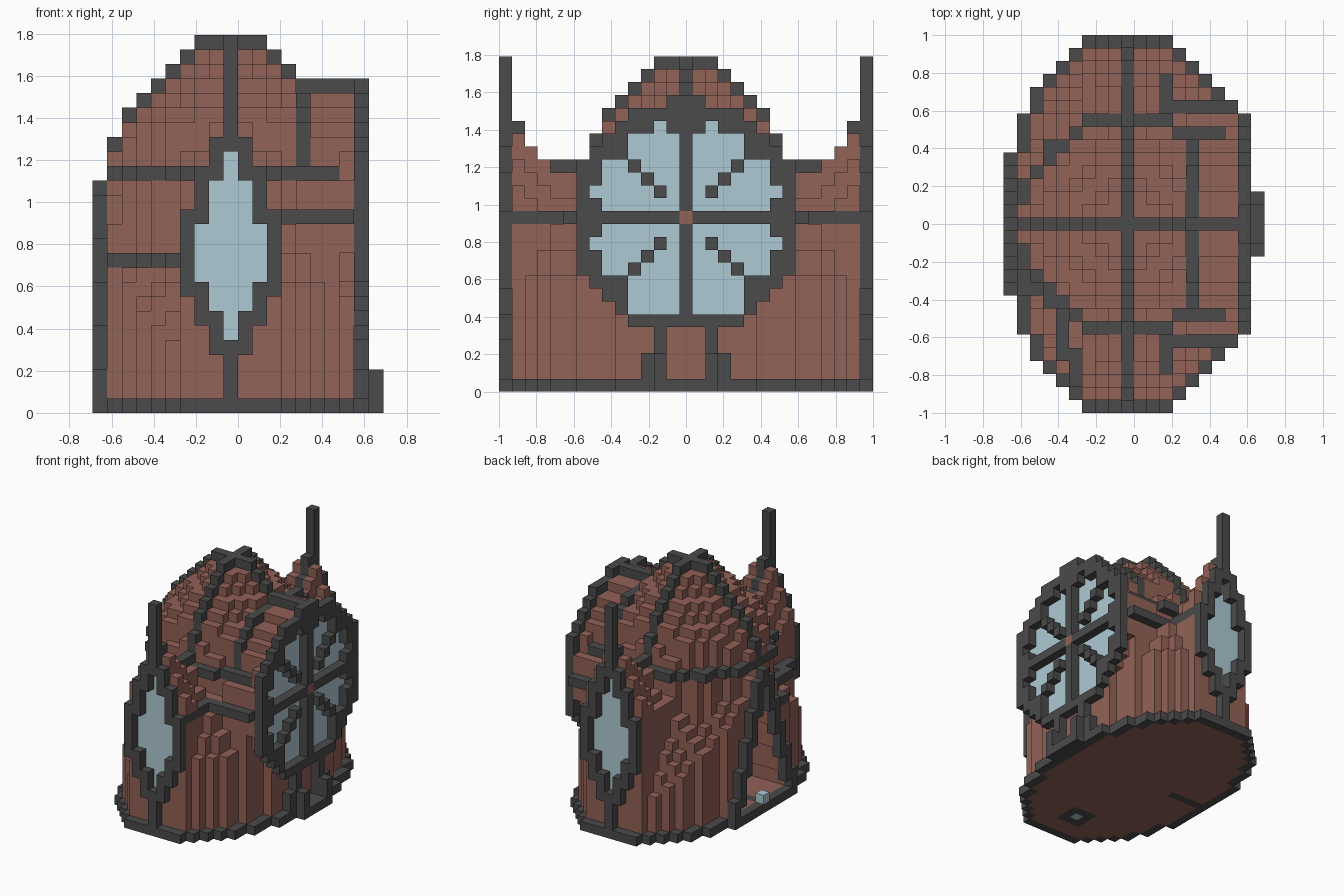
import bpy
import bmesh
from math import hypot

if "Cube" in bpy.data.objects:
    bpy.data.objects.remove(bpy.data.objects["Cube"], do_unlink=True)

UNIT = 2 / 29
# Half width of the plan for each row counted from the middle
PLAN = [9] * 6 + [8] * 3 + [7] * 2 + [6, 5, 4, 3]
# Dome rib height for each step away from the axis
DOME = [26, 26, 26, 25, 24, 23, 22, 21, 19, 17]
cells = {}


def material(name, rgb):
    mat = bpy.data.materials.new(name)
    mat.diffuse_color = (*rgb, 1)
    mat.use_nodes = True
    mat.node_tree.nodes["Principled BSDF"].inputs["Base Color"].default_value = (*rgb, 1)
    return mat


BRICK = material("brick_brown", (0.29, 0.122, 0.095))
STONE = material("dark_stone", (0.069, 0.069, 0.069))
GLASS = material("pale_blue_glass", (0.43, 0.59, 0.66))


def put(part, a, b, levels):
    """Stack blocks of one part on plan cell (a, b)."""
    for k in levels:
        cells[a, b, k] = part


def span(n):
    return range(-n, n + 1)


def arch(k):
    return 5 - k // 3


def dome_top(r):
    i = int(r)
    return round(DOME[i] + (DOME[i + 1] - DOME[i]) * (r - i))


# Floor with a dark rim
for b in span(14):
    w = PLAN[abs(b)]
    for a in span(w):
        nxt = PLAN[abs(b) + 1] if abs(b) < 14 else -1
        rim = abs(a) == w or abs(a) > nxt
        put("base_rim" if rim else "floor", a, b, [0])

# Lower walls, stepping in as they rise
for b in span(13):
    w = PLAN[abs(b)] - 1
    for a in span(w):
        top = min(14, 9 + 2 * (w - abs(a)))
        if a > 3 and abs(b) <= 8:
            top = 17 if abs(b) <= 7 else 14
        if a < -3:
            top = min(14, round(15 - 0.8 * abs(b)) + w - abs(a))
            if b < -3:
                top = min(top, 10)
        put("walls", a, b, range(1, top))

# Low band around the front left corner
for a, b in ((-8, -4), (-8, -5), (-7, -5), (-6, -6)):
    put("wall_band", a, b, [10])
for b in range(-10, -5):
    put("wall_band", -5, b, [10])
for b in range(-12, -9):
    put("wall_band", -4, b, [10])

# Round drum, cornice and stepped dome
for a in span(8):
    for b in span(8):
        r = hypot(a, b)
        if r < 7.9:
            put("drum", a, b, range(1, 17))
        if 7 < r < 8.6:
            put("cornice", a, b, [16])
        if r < (7.75 if min(abs(a), abs(b)) > 3 else 8.1):
            top = dome_top(r) - (abs(b) > 6)
            if abs(b) < 8:
                put("dome", a, b, range(17, max(18, top - 1)))
            if a == 0 or b == 0:
                put("dome_ribs", a, b, range(top - 2, top))

# End wings between the dome and the tall windows
for side in (-1, 1):
    for row in range(9, 14):
        b = side * row
        ridge = max(18, row + 7)
        for a in span(3):
            top = ridge - 2 * max(0, abs(a) - 1) - (row < 11)
            put("end_wings", a, b, range(1, top))
        put("wing_ridge", 0, b, [ridge - 1])
        put("wall_band", 3, b, [13])
    for a in range(4, 9):
        put("wall_band", a, side * 9, [13])

# Tall pointed windows with their spires
FRAME = [(4, 18), (4, 18), (6, 16), (8, 13)]
PANE = [(5, 17), (7, 15), (9, 12)]
for side in (-1, 1):
    for a in span(3):
        low, high = FRAME[abs(a)]
        put("tall_window_frame", a, side * 14, range(low, high + 1))
        if abs(a) < 3:
            low, high = PANE[abs(a)]
            for k in range(low, high + 1):
                del cells[a, side * 14, k]
                cells[a, side * 13, k] = "tall_window_glass"
    put("tall_window_mullion", 0, side * 14, range(1, 5))
    put("window_spire", 0, side * 14, range(18, 26))
    put("window_spire", 0, side * 13, [20])

# Barrel roof reaching out to the wheel window, with a cornice on each side
for a in range(5, 9):
    for b in span(8):
        for dk in span(8):
            ring = a == 5 and dk > 3
            inside = b * b + dk * dk <= (80 if ring else 70)
            if inside and (dk < 3 or abs(b) < 7 or a == 8):
                cells[a, b, 13 + dk] = "barrel_ring" if ring else "barrel_roof"
    put("barrel_ridge", a, 0, [22])
for a in range(4, 8):
    for side in (-1, 1):
        put("cornice", a, side * 7, [16])

# Wheel window with spokes and recessed glass
for b in span(8):
    for dk in span(8):
        r2 = b * b + dk * dk
        if r2 > 80:
            continue
        spoke = b == 0 or dk == 0 or (abs(b) == abs(dk) and 1 < abs(b) < 5)
        pane = r2 <= 53 and r2 not in (49, 50) or (dk == -7 and abs(b) < 5)
        if pane and not spoke:
            cells[8, b, 13 + dk] = "wheel_window_glass"
        else:
            cells[9, b, 13 + dk] = "wheel_window_frame"
cells[9, 0, 13] = "wheel_hub"
for b in span(1):
    put("wheel_window_frame", 9, b, [22])

# Doorway piers and step below the wheel window
for b in span(2):
    put("door_step", 10, b, [0])
for side in (-1, 1):
    put("door_piers", 9, side * 2, range(1, 5))
    put("door_piers", 9, side * 3, range(1, 3))
    put("door_piers", 10, side * 2, range(1, 3))

# Pointed portal on the opposite side with a passage inside
for k in range(1, 16):
    h = arch(k)
    for b in span(h):
        for a in range(-8, -5):
            cells[a, b, k] = "portal_walls"
        if abs(b) == h or (abs(b) == h - 1 and k % 3 == 2):
            cells[-9, b, k] = "portal_frame"
    for b in span(h - 1):
        for a in range(-8, 5):
            if k < 14:
                cells.pop((a, b, k), None)
cells[-9, 0, 1] = "threshold_light"
for a in range(-9, -4):
    cells[a, 0, 0] = "threshold"

# Small inlaid diamond in the floor
for a in span(1):
    for b in span(1):
        put("floor_inlay", a, b - 10, [0])
cells[0, -10, 0] = "inlay_glass"

BRICK_PARTS = {"floor", "walls", "drum", "dome", "end_wings", "barrel_roof",
               "wheel_hub", "portal_walls"}
GLASS_PARTS = {"tall_window_glass", "wheel_window_glass", "threshold_light", "inlay_glass"}


def build(part):
    """Make one object from the exposed block faces of a part."""
    bm = bmesh.new()
    for cell in [c for c, p in cells.items() if p == part]:
        for axis in range(3):
            u, w = (axis + 1) % 3, (axis + 2) % 3
            for sign in (0, 1):
                near = list(cell)
                near[axis] += 2 * sign - 1
                if tuple(near) in cells:
                    continue
                quad = []
                for du, dw in ((0, 0), (1, 0), (1, 1), (0, 1)):
                    p = list(cell)
                    p[axis] += sign
                    p[u] += du
                    p[w] += dw
                    quad.append(bm.verts.new(((p[0] - 1) * UNIT, (p[1] - 0.5) * UNIT, p[2] * UNIT)))
                bm.faces.new(quad if sign else quad[::-1])
    bmesh.ops.remove_doubles(bm, verts=bm.verts, dist=UNIT / 100)
    mesh = bpy.data.meshes.new(part)
    bm.to_mesh(mesh)
    bm.free()
    mesh.materials.append(BRICK if part in BRICK_PARTS else GLASS if part in GLASS_PARTS else STONE)
    bpy.context.scene.collection.objects.link(bpy.data.objects.new(part, mesh))


for part in sorted(set(cells.values())):
    build(part)
